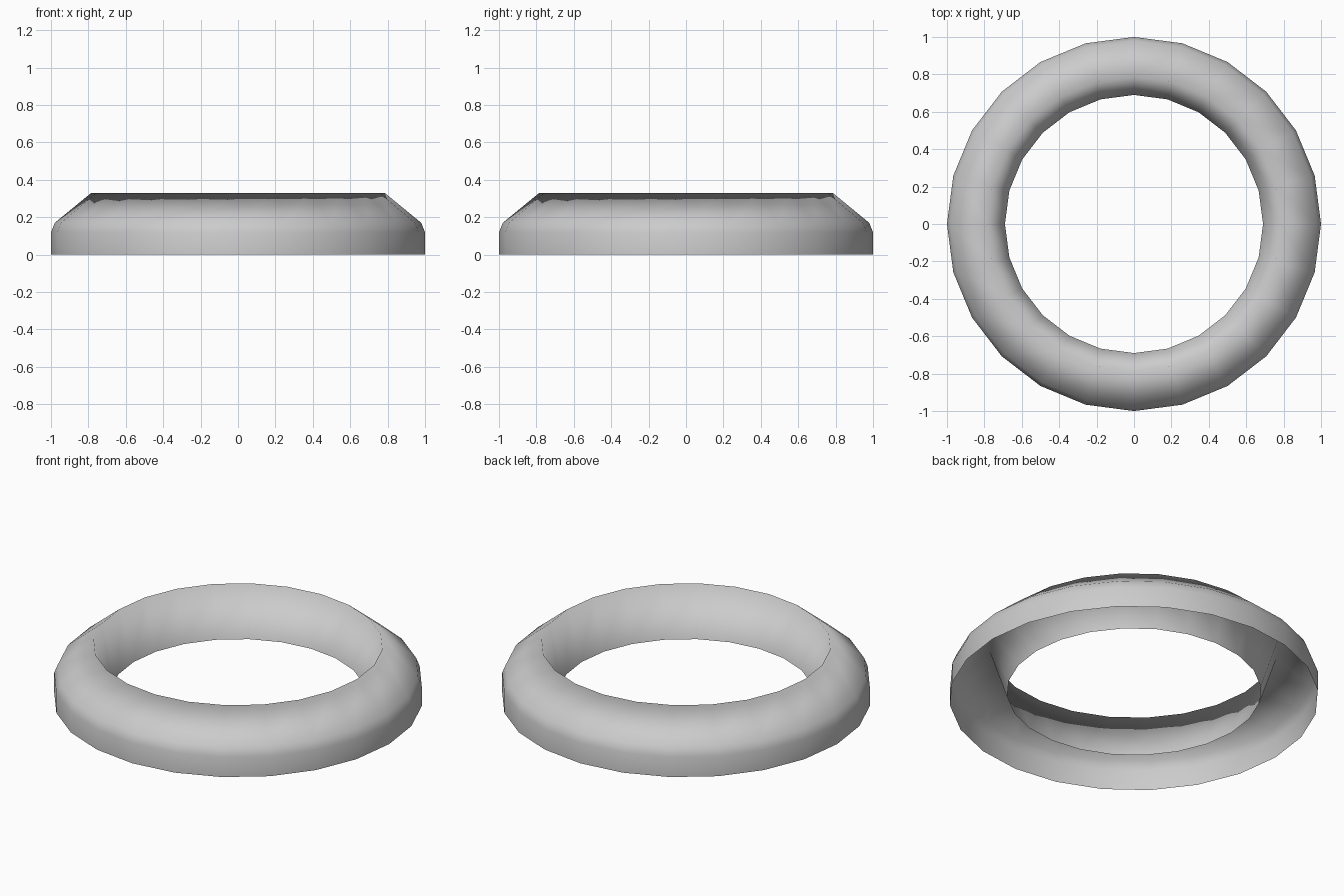
import bpy, bmesh
from math import cos, sin, pi

if "Cube" in bpy.data.objects:
    bpy.data.objects.remove(bpy.data.objects["Cube"])

SIDES = 24
# Open profile (radius, height): outer wall, shoulder, slope, ridge, inner wall
PROFILE = [(1.0, 0.0), (1.0, 0.12), (0.98, 0.17), (0.785, 0.33), (0.69, 0.04)]


def lathe(name, profile, sides):
    bm = bmesh.new()
    rings = [[bm.verts.new((r * cos(2 * pi * i / sides), r * sin(2 * pi * i / sides), z))
              for i in range(sides)] for r, z in profile]
    for a, b in zip(rings, rings[1:]):
        for i in range(sides):
            j = (i + 1) % sides
            face = bm.faces.new((a[i], a[j], b[j], b[i]))
            face.smooth = True
    mesh = bpy.data.meshes.new(name)
    bm.to_mesh(mesh)
    bm.free()
    obj = bpy.data.objects.new(name, mesh)
    bpy.context.collection.objects.link(obj)
    return obj


# Hollow ring shell, open underneath
lathe("ring_shell", PROFILE, SIDES)
